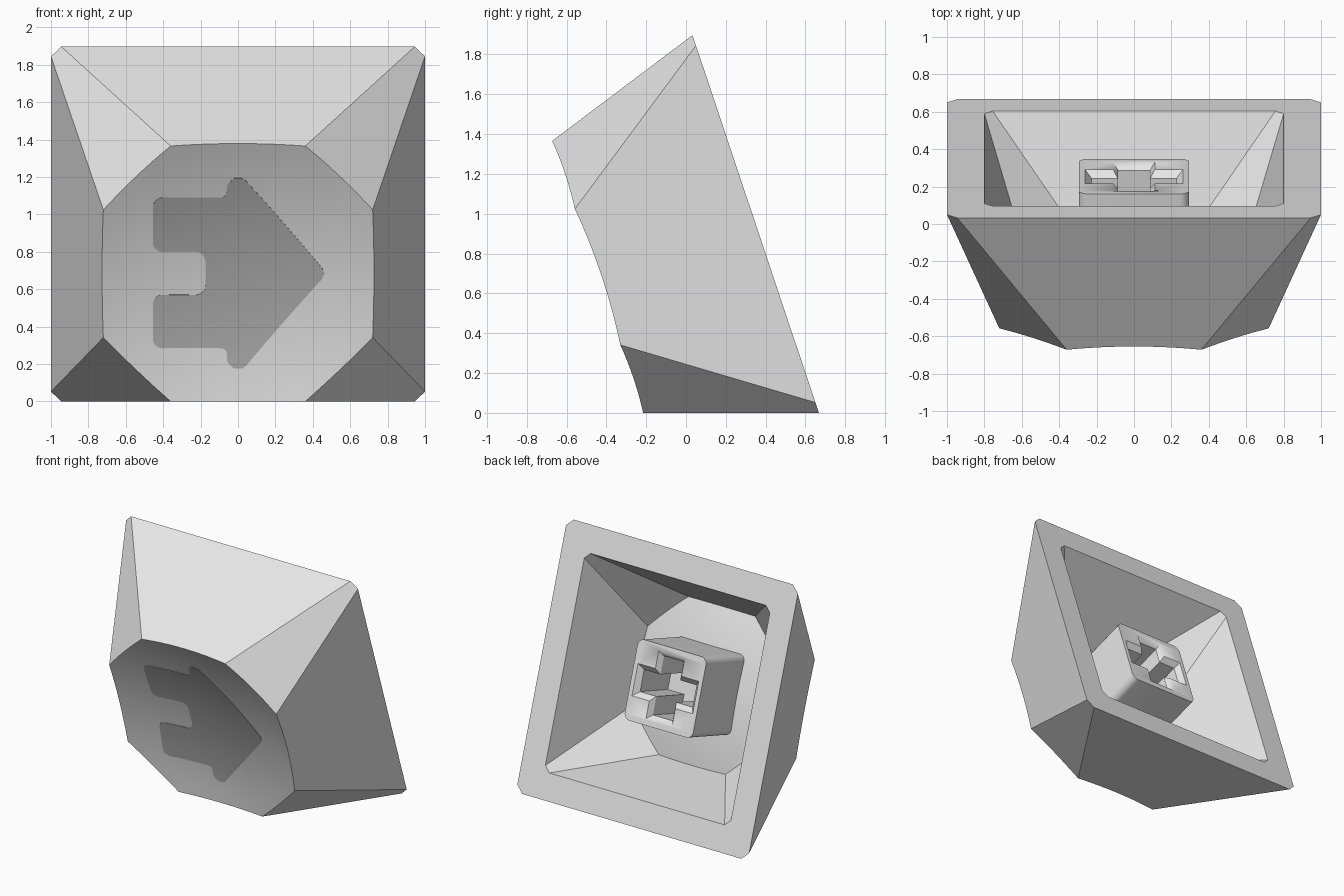
import bpy, bmesh, math
from mathutils import Matrix, Vector

if "Cube" in bpy.data.objects:
    bpy.data.objects.remove(bpy.data.objects["Cube"])

# Key frame: u = width, v = along the rim plane, w = from rim towards the dished top
TOP_H, TOP_A, TOP_B = 0.837, 0.72, 0.36
CURVE_R = 2.9
TILT = math.atan((1 - TOP_A) / TOP_H)
S, C = math.sin(TILT), math.cos(TILT)
FRAME = Matrix(((1, 0, 0, 0),
                (0, -S, -C, 0.35),
                (0, C, -S, C),
                (0, 0, 0, 1)))


def material(name, value):
    m = bpy.data.materials.new(name)
    m.diffuse_color = (value, value, value, 1)
    m.use_nodes = True
    m.node_tree.nodes["Principled BSDF"].inputs["Base Color"].default_value = m.diffuse_color
    return m


body_grey = material("light_grey", 0.8)
legend_grey = material("mid_grey", 0.45)


def finish(name, bm, mat):
    bmesh.ops.recalc_face_normals(bm, faces=bm.faces)
    bm.transform(FRAME)
    mesh = bpy.data.meshes.new(name)
    bm.to_mesh(mesh)
    bm.free()
    mesh.materials.append(mat)
    obj = bpy.data.objects.new(name, mesh)
    bpy.context.collection.objects.link(obj)
    bpy.ops.object.select_all(action='DESELECT')
    obj.select_set(True)
    bpy.context.view_layer.objects.active = obj
    bpy.ops.object.shade_smooth_by_angle(angle=math.radians(25))
    return obj


def octagon(a, b):
    return [Vector(p) for p in ((a, -b), (a, b), (b, a), (-b, a),
                                (-a, b), (-a, -b), (-b, -a), (b, -a))]


def dish(p, height, corner_r2):
    return height - (corner_r2 - p.length_squared) / (2 * CURVE_R)


def dished_shell(bm, base, top, height, segs=8, rings=10):
    """Eight flat walls rising to a spherical dish; returns the rim vertices."""
    r2 = top[0].length_squared
    edge = []
    for i in range(8):
        for k in range(segs):
            t = k / segs
            lo = base[i].lerp(base[(i + 1) % 8], t)
            hi = top[i].lerp(top[(i + 1) % 8], t)
            p = hi
            for _ in range(6):      # slide along the wall onto the dish
                p = lo.lerp(hi, dish(p, height, r2) / height)
            edge.append(p)
    n = len(edge)
    rim = [bm.verts.new((p.x, p.y, 0)) for p in base]
    loops = []
    for j in range(rings, 0, -1):
        pts = [p * (j / rings) for p in edge]
        loops.append([bm.verts.new((p.x, p.y, dish(p, height, r2))) for p in pts])
    for i in range(8):
        curve = [loops[0][(i * segs + k) % n] for k in range(segs + 1)]
        bm.faces.new([rim[i], rim[(i + 1) % 8]] + curve[::-1])
    for a, b in zip(loops, loops[1:]):
        for k in range(n):
            m = (k + 1) % n
            bm.faces.new((a[k], a[m], b[m], b[k]))
    mid = bm.verts.new((0, 0, dish(Vector((0, 0)), height, r2)))
    for k in range(n):
        bm.faces.new((loops[-1][k], loops[-1][(k + 1) % n], mid))
    return rim


def rounded(corners, radii, segs=6):
    """Polygon with circular arcs at its corners."""
    out = []
    for i, (p, r) in enumerate(zip(corners, radii)):
        p = Vector(p)
        d1 = (Vector(corners[i - 1]) - p).normalized()
        d2 = (Vector(corners[(i + 1) % len(corners)]) - p).normalized()
        half = d1.angle(d2) / 2
        c = p + (d1 + d2).normalized() * (r / math.sin(half))
        t = r / math.tan(half)
        a, b = p + d1 * t - c, p + d2 * t - c
        out += [c + a.lerp(b, k / segs).normalized() * r for k in range(segs + 1)]
    return out


def loft(sections):
    """Capped solid through (outline, w) sections with equal point counts."""
    bm = bmesh.new()
    loops = [[bm.verts.new((p[0], p[1], w)) for p in pts] for pts, w in sections]
    for a, b in zip(loops, loops[1:]):
        for k in range(len(a)):
            m = (k + 1) % len(a)
            bm.faces.new((a[k], a[m], b[m], b[k]))
    bm.faces.new(loops[0])
    bm.faces.new(loops[-1])
    return bm


# Hollow cap body with a flat rim
bm = bmesh.new()
outer = dished_shell(bm, octagon(1, 0.945), octagon(TOP_A, TOP_B), TOP_H)
inner = dished_shell(bm, octagon(0.8, 0.756), octagon(0.576, 0.288), 0.642)
for i in range(8):
    j = (i + 1) % 8
    bm.faces.new((outer[i], outer[j], inner[j], inner[i]))
finish("cap_body", bm, body_grey)


# Mounting stem with a cross socket that has a chamfered mouth
def cross(au, av, hu, hv):
    return [(hu, -av), (hu, -hv), (au, -hv), (au, hv), (hu, hv), (hu, av),
            (-hu, av), (-hu, hv), (-au, hv), (-au, -hv), (-hu, -hv), (-hu, -av)]


h = 0.295
square = rounded([(h, -h), (h, h), (-h, h), (-h, -h)], [0.05] * 4)
stem = finish("stem", loft([(square, 0.101), (square, 0.62)]), body_grey)
mouth = cross(0.262, 0.245, 0.112, 0.118)
slot = cross(0.226, 0.215, 0.085, 0.08)
cutter = finish("socket_cutter", loft([(mouth, 0.05), (mouth, 0.101), (slot, 0.14), (slot, 0.5)]),
                body_grey)
cutter.hide_render = True
mod = stem.modifiers.new("socket", 'BOOLEAN')
mod.operation, mod.solver, mod.object = 'DIFFERENCE', 'EXACT', cutter
bpy.context.view_layer.objects.active = stem
bpy.ops.object.modifier_apply(modifier="socket")
bpy.data.objects.remove(cutter)

# Arrow legend: thin plate following the dish (outline as width, height)
arrow = [(-0.455, 1.09), (-0.06, 1.09), (-0.06, 1.297), (0.475, 0.685), (-0.06, 0.073),
         (-0.06, 0.285), (-0.455, 0.285), (-0.455, 0.57), (-0.175, 0.57),
         (-0.175, 0.80), (-0.455, 0.80)]
radii = [0.05, 0.03, 0.06, 0.05, 0.06, 0.03, 0.05, 0.05, 0.05, 0.05, 0.05]
R2 = TOP_A ** 2 + TOP_B ** 2
bm = bmesh.new()
verts = []
for p in rounded(arrow, radii):
    q = Vector((p.x, 0))
    for _ in range(8):              # project the outline onto the dish
        q.y = (p.y - C + S * dish(q, TOP_H, R2)) / C
    verts.append(bm.verts.new((q.x, q.y, 0)))
bm.faces.new(verts)
bmesh.ops.triangulate(bm, faces=bm.faces[:])
for axis in (0, 1):
    normal = Vector((1 - axis, axis, 0))
    for k in range(-11, 12):
        bmesh.ops.bisect_plane(bm, geom=bm.verts[:] + bm.edges[:] + bm.faces[:],
                               plane_co=normal * (k * 0.06 + 0.003), plane_no=normal)
for v in bm.verts:
    v.co.z = dish(v.co.xy, TOP_H, R2) + 0.003
finish_bm = bmesh.ops.extrude_face_region(bm, geom=bm.faces[:], use_keep_orig=True)
for g in finish_bm["geom"]:
    if isinstance(g, bmesh.types.BMVert):
        g.co.z -= 0.006
finish("arrow_legend", bm, legend_grey)
